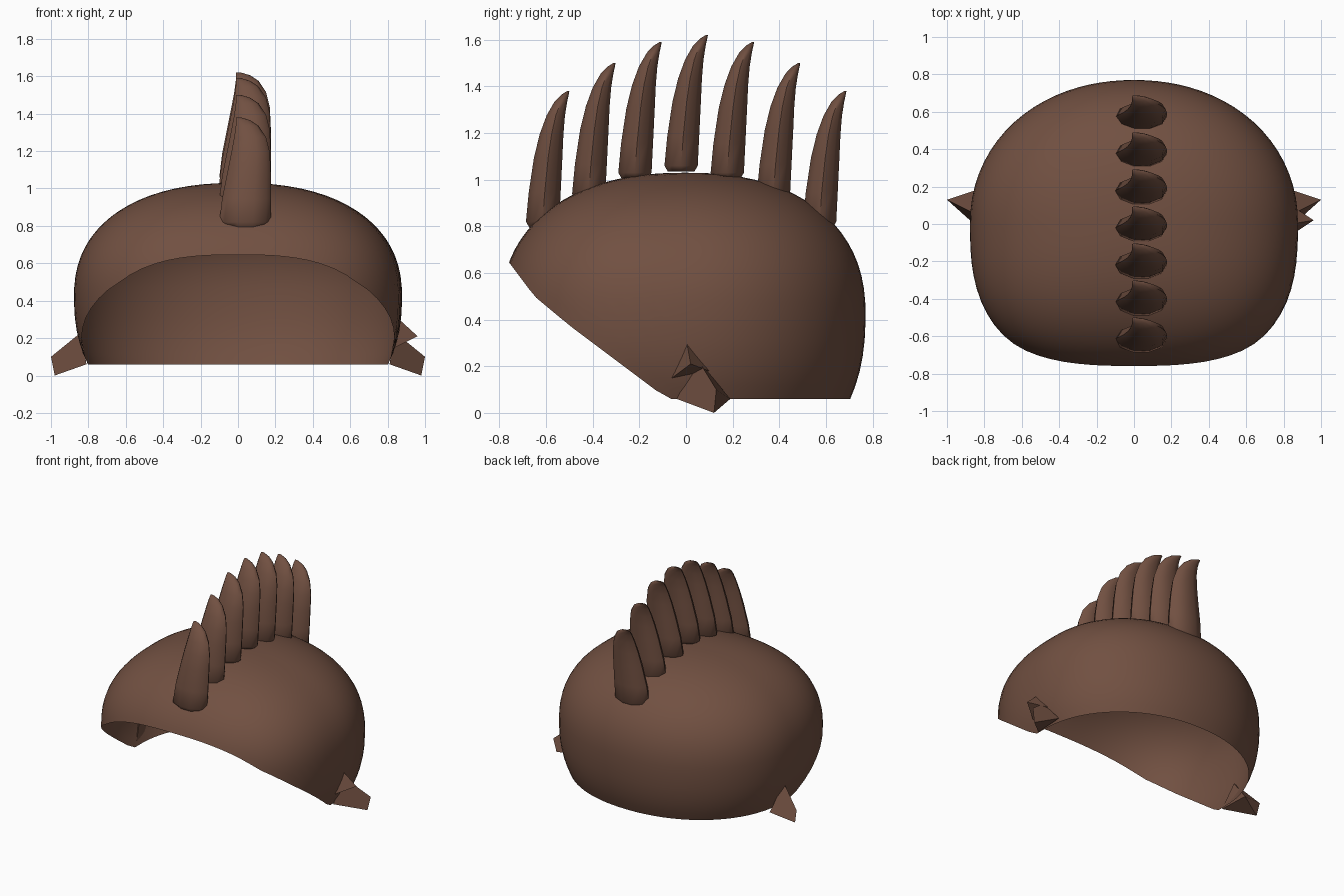
import bpy, bmesh, math

if "Cube" in bpy.data.objects:
    bpy.data.objects.remove(bpy.data.objects["Cube"])

brown = bpy.data.materials.new("brown hair")
brown.diffuse_color = (0.165, 0.08, 0.053, 1)
brown.use_nodes = True
brown.node_tree.nodes["Principled BSDF"].inputs["Base Color"].default_value = brown.diffuse_color


def make_object(name, verts, faces, angle, recalc=True):
    mesh = bpy.data.meshes.new(name)
    mesh.from_pydata(verts, [], faces)
    bm = bmesh.new()
    bm.from_mesh(mesh)
    if recalc:
        bmesh.ops.recalc_face_normals(bm, faces=bm.faces)
    bm.to_mesh(mesh)
    bm.free()
    mesh.materials.append(brown)
    obj = bpy.data.objects.new(name, mesh)
    bpy.context.collection.objects.link(obj)
    bpy.ops.object.select_all(action='DESELECT')
    obj.select_set(True)
    bpy.context.view_layer.objects.active = obj
    bpy.ops.object.shade_smooth_by_angle(angle=math.radians(angle))
    return obj


def interp(x, pts):
    if x <= pts[0][0]:
        return pts[0][1]
    for (x0, y0), (x1, y1) in zip(pts, pts[1:]):
        if x <= x1:
            return y0 + (y1 - y0) * (x - x0) / (x1 - x0)
    return pts[-1][1]


# Hair cap: open rounded dome with a rim that slopes up to the forehead
P = 2.3
MID = 0.42
RIM = [(-0.77, 0.66), (-0.65, 0.5), (-0.5, 0.375), (-0.08, 0.06), (0.7, 0.06)]


def dome_point(a, t):
    c, s = math.cos(a), math.sin(a)
    q, depth = (2.1, 0.77) if s >= 0 else (2.7, 0.795)
    reach = (abs(c / 0.877) ** q + abs(s / depth) ** q) ** (-1 / q)
    r = reach * max(math.cos(t), 0) ** (2 / P)
    st = math.sin(t)
    z = MID + (0.61 if st >= 0 else -0.75) * abs(st) ** (2 / P)
    return (r * c, r * s, z)


def rim_angle(a):
    hi, lo = 1.4, -1.4
    for _ in range(40):
        t = (hi + lo) / 2
        x, y, z = dome_point(a, t)
        if z > interp(y, RIM):
            hi = t
        else:
            lo = t
    return hi


N, RINGS = 80, 24
verts, faces = [(0, 0, MID + 0.61)], []
for k in range(1, RINGS + 1):
    for i in range(N):
        a = 2 * math.pi * i / N
        end = rim_angle(a)
        verts.append(dome_point(a, math.pi / 2 + (end - math.pi / 2) * k / RINGS))
for i in range(N):
    j = (i + 1) % N
    faces.append((0, 1 + i, 1 + j))
    for k in range(RINGS - 1):
        b = 1 + k * N
        faces.append((b + i, b + N + i, b + N + j, b + j))
make_object("hair_cap", verts, faces, 50, recalc=False)

# Mohawk spikes: (height, left, right, front, back) sections, curling backwards
SECTIONS = [
    (0.00, -0.07, 0.15, -0.075, 0.045),
    (0.025, -0.10, 0.175, -0.09, 0.06),
    (0.15, -0.085, 0.177, -0.078, 0.066),
    (0.30, -0.055, 0.175, -0.055, 0.073),
    (0.40, -0.035, 0.17, -0.03, 0.077),
    (0.48, -0.02, 0.15, 0.0, 0.083),
    (0.54, -0.012, 0.11, 0.035, 0.092),
    (0.57, -0.01, 0.065, 0.065, 0.098),
    (0.585, -0.01, 0.015, 0.09, 0.10),
]
TIPS = [1.38, 1.50, 1.59, 1.62, 1.59, 1.50, 1.38]
S = 10
for n, tip in enumerate(TIPS):
    y0, z0 = -0.6 + 0.198 * n, tip - 0.585
    verts = []
    for h, l, r, f, b in SECTIONS:
        for i in range(S):
            a = 2 * math.pi * i / S
            x = (l + r) / 2 + (r - l) / 2 * math.cos(a)
            y = (f + b) / 2 + (b - f) / 2 * math.sin(a)
            verts.append((x, y0 + y, z0 + h))
    faces = [tuple(range(S)), tuple(range(len(verts) - S, len(verts)))]
    for k in range(len(SECTIONS) - 1):
        for i in range(S):
            j = (i + 1) % S
            faces.append((k * S + i, k * S + j, k * S + S + j, k * S + S + i))
    make_object(f"mohawk_spike_{n + 1}", verts, faces, 50)

# Pointed tufts at the sides of the rim
for side, label in ((-1, "left"), (1, "right")):
    pts = [(0.81, -0.04, 0.06), (0.82, 0.19, 0.06), (0.84, 0.05, 0.23),
           (1.0, 0.13, 0.10), (0.98, 0.12, 0.0)]
    make_object(f"{label}_side_tuft", [(side * x, y, z) for x, y, z in pts],
                [(0, 4, 3, 2), (1, 2, 3, 4), (0, 1, 4), (0, 2, 1)], 30)

# Small extra tuft on the right side
make_object("small_right_tuft",
            [(0.84, 0.0, 0.32), (0.84, -0.06, 0.15), (0.84, 0.10, 0.18), (0.96, 0.02, 0.21)],
            [(0, 1, 3), (1, 2, 3), (2, 0, 3), (0, 2, 1)], 30)
